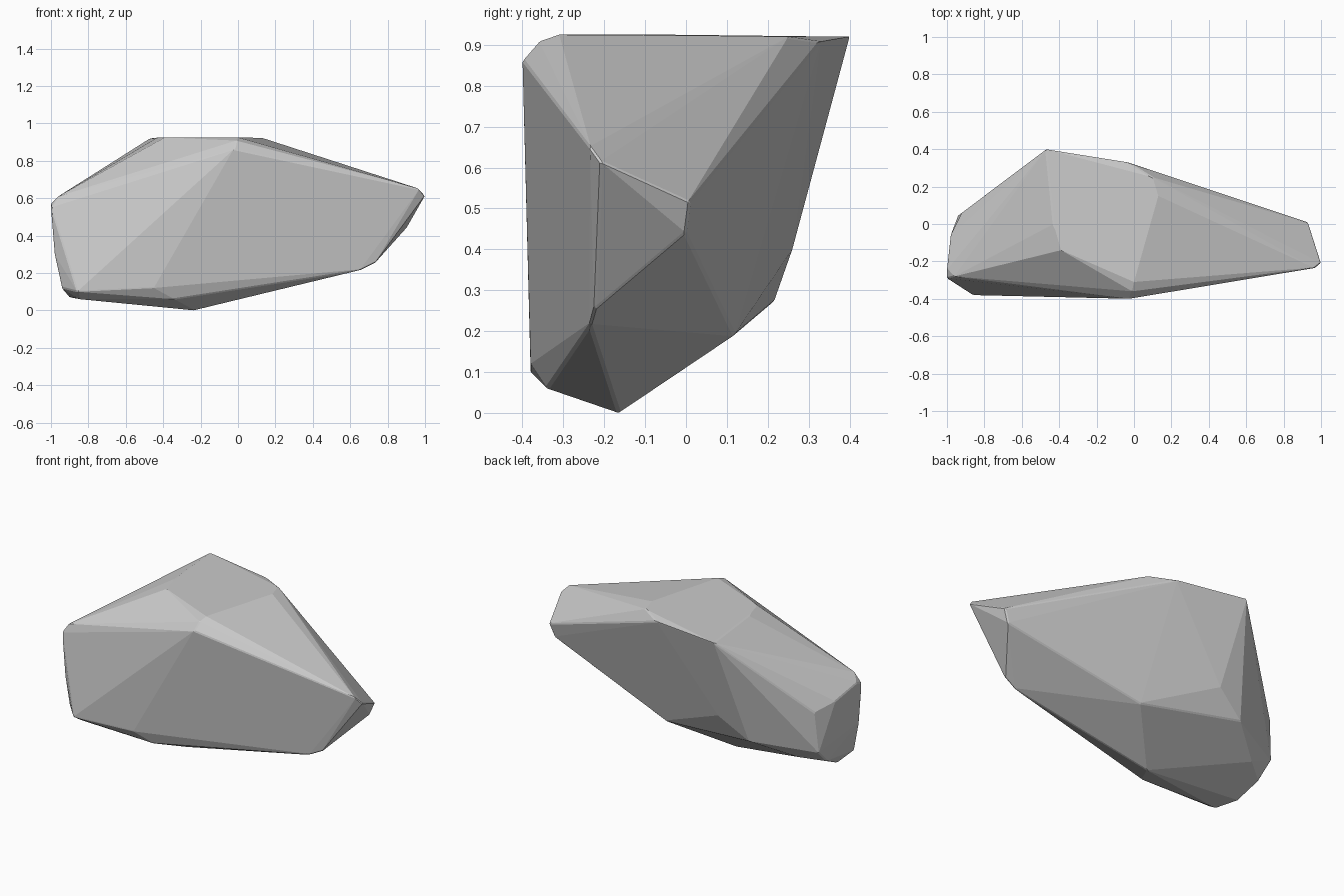
import bpy, bmesh

if "Cube" in bpy.data.objects:
    bpy.data.objects.remove(bpy.data.objects["Cube"])

# Corner points of the faceted boulder, grouped by region
top = [(-.47, .40, .92), (-.03, .33, .908), (.10, .25, .92), (.13, .15, .922),
       (-.39, -.14, .925), (-.43, 0, .925), (0, -.31, .925), (-.01, -.36, .908),
       (-.02, -.40, .862)]
right_tip = [(.97, -.235, .65), (1, -.21, .615), (.93, .01, .515), (.90, 0, .44),
             (.73, -.225, .25), (.66, -.235, .215)]
left_end = [(-.96, -.28, .61), (-1, -.29, .55), (-1, -.24, .57), (-.98, -.06, .52),
            (-.92, .06, .48), (-.94, .045, .23), (-.93, -.05, .14), (-.94, -.3, .12),
            (-.98, -.29, .3)]
front_low = [(-.86, -.38, .10), (-.45, -.38, .12), (-.34, -.34, .06)]
underside = [(-.23, -.165, 0), (-.85, -.32, .06), (-.90, -.19, .07), (-.8, .05, .17)]
back_low = [(.05, .12, .19), (-.40, .26, .40), (-.58, .215, .272)]

# Wrap the corners in a convex hull and merge coplanar triangles
bm = bmesh.new()
for p in top + right_tip + left_end + front_low + underside + back_low:
    bm.verts.new(p)
res = bmesh.ops.convex_hull(bm, input=bm.verts[:])
loose = [v for v in bm.verts if not v.link_faces]
bmesh.ops.delete(bm, geom=loose, context='VERTS')
bmesh.ops.dissolve_limit(bm, angle_limit=0.02, verts=bm.verts[:], edges=bm.edges[:])
bmesh.ops.recalc_face_normals(bm, faces=bm.faces[:])

mesh = bpy.data.meshes.new("boulder")
bm.to_mesh(mesh)
bm.free()
boulder = bpy.data.objects.new("boulder", mesh)
bpy.context.collection.objects.link(boulder)

# Slightly worn edges
bevel = boulder.modifiers.new("worn_edges", 'BEVEL')
bevel.width = 0.006
bevel.segments = 1
bevel.limit_method = 'ANGLE'
bevel.angle_limit = 0.5
